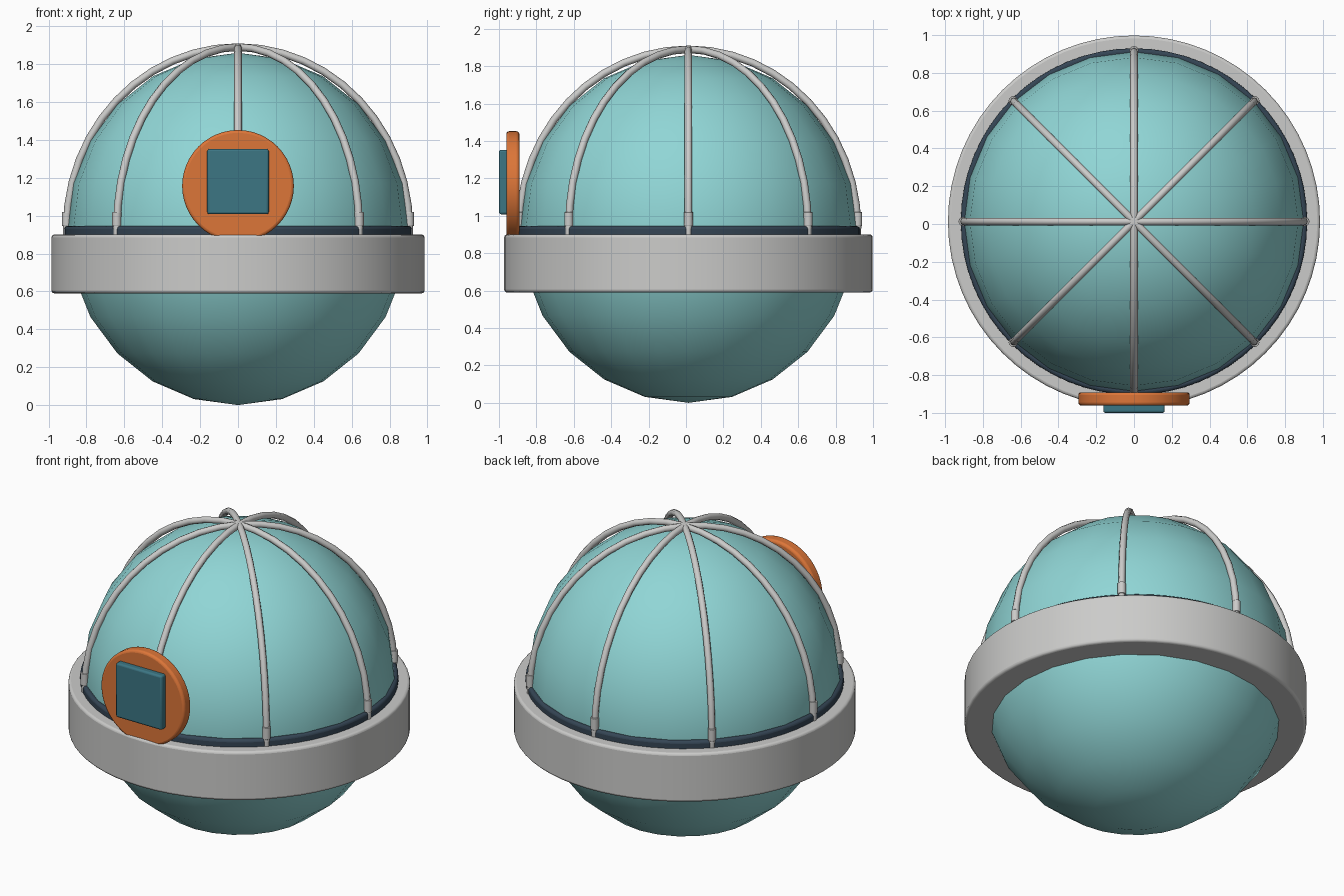
import bpy
import math

if "Cube" in bpy.data.objects:
    bpy.data.objects.remove(bpy.data.objects["Cube"])

CY = 0.013        # depth position of the body axis
EQ = 0.93         # height of the sphere centre


def material(name, rgb):
    m = bpy.data.materials.new(name)
    m.use_nodes = True
    m.diffuse_color = (*rgb, 1)
    bsdf = next(n for n in m.node_tree.nodes if n.type == "BSDF_PRINCIPLED")
    bsdf.inputs["Base Color"].default_value = (*rgb, 1)
    bsdf.inputs["Roughness"].default_value = 0.6
    return m


TEAL = material("pale teal", (0.28, 0.67, 0.67))
GREY = material("light grey", (0.6, 0.6, 0.59))
NAVY = material("dark navy", (0.035, 0.06, 0.09))
ORANGE = material("orange", (0.72, 0.18, 0.04))
PANEL = material("deep teal", (0.045, 0.18, 0.23))


def finish(name, mat, bevel=0, angle=35):
    """Name, colour, bevel and smooth the active object."""
    ob = bpy.context.object
    ob.name = name
    ob.data.materials.clear()
    ob.data.materials.append(mat)
    bpy.ops.object.transform_apply(location=False, rotation=True, scale=True)
    if bevel:
        mod = ob.modifiers.new("soft edge", "BEVEL")
        mod.width = bevel
        mod.segments = 3
        mod.limit_method = "ANGLE"
    bpy.ops.object.shade_smooth_by_angle(angle=math.radians(angle))
    return ob


def cylinder(name, mat, radius, low, high, bevel, x=0, y=CY, sides=64):
    bpy.ops.mesh.primitive_cylinder_add(
        vertices=sides, radius=radius, depth=high - low, location=(x, y, (low + high) / 2))
    return finish(name, mat, bevel)


# Spherical body
bpy.ops.mesh.primitive_uv_sphere_add(
    segments=24, ring_count=12, radius=1, location=(0, CY, EQ))
bpy.context.object.scale = (0.9, 0.9, EQ)
finish("body_sphere", TEAL, angle=60)

# Wide belt and the dark gasket above it
cylinder("belt", GREY, 0.985, 0.59, 0.90, 0.015)
cylinder("gasket", NAVY, 0.917, 0.87, 0.945, 0.015)

# Four arches crossing at the top make eight ribs
STEPS = 24
for k in range(4):
    turn = k * math.pi / 4
    curve = bpy.data.curves.new("rib_path", "CURVE")
    curve.dimensions = "3D"
    curve.bevel_depth = 0.02
    curve.bevel_resolution = 2
    spline = curve.splines.new("POLY")
    spline.points.add(STEPS)
    for i, point in enumerate(spline.points):
        a = math.pi * i / STEPS
        r = 0.905 * math.cos(a)
        point.co = (r * math.cos(turn), r * math.sin(turn), 0.96 * math.sin(a), 1)
    rib = bpy.data.objects.new("rib_arch", curve)
    bpy.context.collection.objects.link(rib)
    rib.location = (0, CY, EQ)
    bpy.ops.object.select_all(action="DESELECT")
    bpy.context.view_layer.objects.active = rib
    rib.select_set(True)
    bpy.ops.object.convert(target="MESH")
    finish(f"rib_arch_{k + 1}", GREY, angle=60)

# Sleeves where the ribs meet the belt
for k in range(8):
    a = k * math.pi / 4
    x, y = 0.905 * math.cos(a), CY + 0.905 * math.sin(a)
    cylinder(f"rib_foot_{k + 1}", GREY, 0.018, 0.88, 0.96, 0, x, y, 12)
    cylinder(f"rib_sleeve_{k + 1}", GREY, 0.024, 0.945, 1.02, 0.003, x, y, 12)

# Round front badge
bpy.ops.mesh.primitive_cylinder_add(
    vertices=48, radius=0.295, depth=0.07, location=(0, -0.926, 1.157),
    rotation=(math.pi / 2, 0, 0))
finish("front_disc", ORANGE, 0.015)

# Square panel on the badge
bpy.ops.mesh.primitive_cube_add(size=1, location=(0, -0.975, 1.18))
bpy.context.object.scale = (0.325, 0.05, 0.345)
finish("front_panel", PANEL, 0.012)
